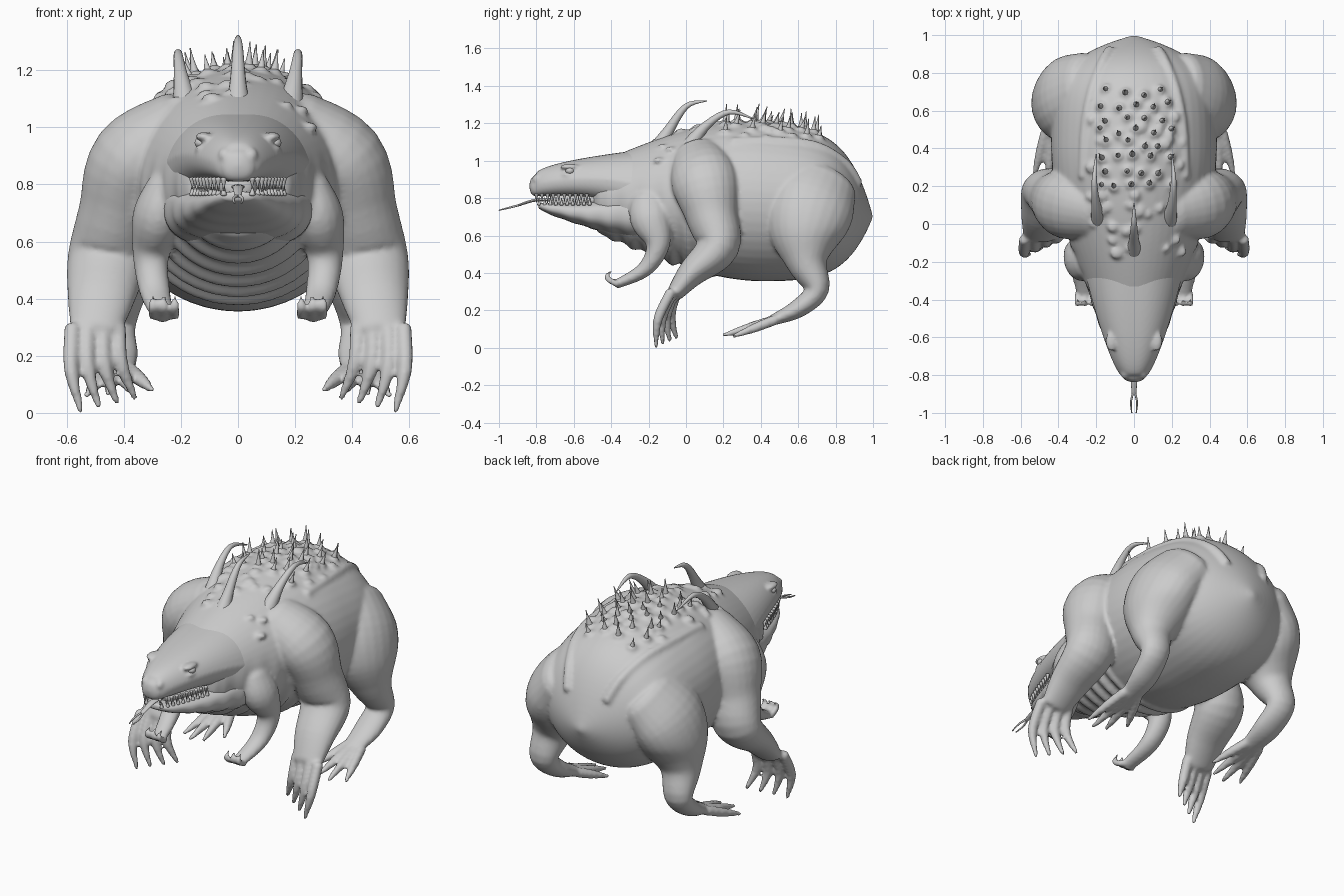
import bpy, bmesh, math, random
from mathutils import Vector, Matrix
from mathutils.bvhtree import BVHTree

cube = bpy.data.objects.get("Cube")
if cube:
    bpy.data.objects.remove(cube, do_unlink=True)
random.seed(4)

GREY = (0.6, 0.6, 0.6, 1)
skin = bpy.data.materials.new("grey_skin")
skin.use_nodes = True
skin.diffuse_color = GREY
skin.node_tree.nodes["Principled BSDF"].inputs["Base Color"].default_value = GREY


def loft(bm, stations, sides, power=1, taper=0, ripple=0):
    """Closed skin over stations of (centre, direction, side radius, up radius)."""
    rings = list(stations)
    # Rounded ends
    for end, index in ((-1, 0), (1, -1)):
        centre, along, wide, high = stations[index]
        for angle in (0.5, 1, 1.4):
            shrink = math.cos(angle)
            bulge = along * end * min(wide, high) * math.sin(angle) / 2
            ring = (centre + bulge, along, wide * shrink, high * shrink)
            rings.insert(len(rings) if end > 0 else 0, ring)
    loops = []
    for centre, along, wide, high in rings:
        right = Vector((1, 0, 0))
        right = (right - along * right.dot(along)).normalized()
        up = right.cross(along)
        loop = []
        for k in range(sides):
            angle = math.tau * k / sides
            u, v = (math.copysign(abs(f) ** power, f) for f in (math.cos(angle), math.sin(angle)))
            fold = 1
            if centre.y < 0.15:
                fold += ripple * math.sin(centre.y * 60 + 2 * u * u) * max(0, 0.4 - v)
            u *= 1 - taper * max(v, 0)
            loop.append(bm.verts.new(centre + (right * u * wide + up * v * high) * fold))
        loops.append(loop)
    for a, b in zip(loops, loops[1:]):
        for k in range(sides):
            n = (k + 1) % sides
            bm.faces.new((a[k], a[n], b[n], b[k]))
    bm.faces.new(loops[0])
    bm.faces.new(loops[-1])


def shell(bm, start, end, width, top, bottom, count=40, sides=40, **shape):
    """Loft along y whose outline is given by three rules over 0 to 1."""
    stations = []
    for i in range(count + 1):
        u = i / count
        centre = Vector((0, start + (end - start) * u, (top(u) + bottom(u)) / 2))
        high = (top(u) - bottom(u)) / 2
        stations.append((centre, Vector((0, 1, 0)), max(width(u), 0.003), max(high, 0.003)))
    loft(bm, stations, sides, **shape)


def limb(bm, points, first=1, last=1, steps=5, sides=16):
    """Smooth tube through (x, y, z, radius), its flatness going from first to last."""
    spans = len(points) - 1
    path = []
    for i in range(spans):
        a, b, c, d = (Vector(points[min(max(i + j, 0), spans)]) for j in (-1, 0, 1, 2))
        for s in range(steps + (i == spans - 1)):
            t = s / steps
            bend = 2 * a - 5 * b + 4 * c - d + t * (3 * (b - c) + d - a)
            path.append(b + t / 2 * (c - a + t * bend))
    stations = []
    for i, p in enumerate(path):
        along = (path[min(i + 1, len(path) - 1)] - path[max(i - 1, 0)]).xyz.normalized()
        radius = max(p.w, 0.002)
        flatness = first + (last - first) * (i / (len(path) - 1)) ** 2
        stations.append((p.xyz, along, radius * flatness, radius))
    loft(bm, stations, sides)


def pair(bm, points, **shape):
    """A limb on the left and its mirror on the right."""
    for side in (1, -1):
        limb(bm, [(side * x, y, z, r) for x, y, z, r in points], **shape)


def fan(bm, base, tip, bow, thick, reach=0, count=4):
    """Fingers or toes spread between two base points and two tips."""
    base, tip = [Vector(p) for p in base], [Vector(p) for p in tip]
    for k in range(count):
        f = k / (count - 1)
        root, point = base[0].lerp(base[1], f), tip[0].lerp(tip[1], f)
        point.y -= reach * math.sin(math.pi * f)
        middle = (root + point) / 2 + Vector(bow)
        pair(bm, [(*root, thick), (*middle, thick * 0.9), (*point, thick * 0.4)], sides=12)


def thorn(bm, foot, tip, radius):
    """Spike with a flared foot."""
    along = (tip - foot).normalized()
    stations = []
    for i in range(7):
        f = i / 6
        r = radius * (1 - f) ** 1.5 + 0.002
        stations.append((foot.lerp(tip, f), along, r, r))
    loft(bm, stations, 8)


def ball(bm, place, size):
    matrix = Matrix.Translation(place) @ Matrix.Diagonal((*size, 1))
    bmesh.ops.create_uvsphere(bm, u_segments=20, v_segments=12, radius=1, matrix=matrix)


def finish(bm, name, voxel=0):
    """Make the object; a voxel size melts its pieces into one skin."""
    bmesh.ops.recalc_face_normals(bm, faces=bm.faces)
    mesh = bpy.data.meshes.new(name)
    bm.to_mesh(mesh)
    bm.free()
    mesh.materials.append(skin)
    mesh.shade_smooth()
    part = bpy.data.objects.new(name, mesh)
    bpy.context.collection.objects.link(part)
    if voxel:
        blend = part.modifiers.new("blend", "REMESH")
        blend.mode = "VOXEL"
        blend.voxel_size = voxel
        blend.use_smooth_shade = True
        part.modifiers.new("soften", "SMOOTH").iterations = 5


# Torso with neck folds and a narrow rump
def girth(u):
    return (0.21 + 0.23 * math.sin(math.pi / 2 * min(1, u / 0.6))) * (1 - u ** 12)


def spine(u):
    return 0.8 - 0.1 * u ** 3


def belly(u):
    return spine(u) - girth(u) + 0.12 * u ** 4 * (1 - u ** 12)


body = bmesh.new()
shell(body, -0.42, 1, girth, lambda u: spine(u) + girth(u) * (1 - u / 20), belly,
      count=90, sides=48, ripple=0.03)
back = BVHTree.FromBMesh(body)


def on_back(x, y):
    return back.ray_cast(Vector((x, y, 2)), Vector((0, 0, -1)))[0]


# Rump folds, tail stub and shoulder lumps
pair(body, [(*(on_back(0.27 - 0.2 * y ** 4, y) - Vector((0, 0, 0.015))), 0.028)
            for y in (0.25, 0.5, 0.7, 0.85, 0.92)])
ball(body, (0, 0.94, 0.7), (0.08, 0.05, 0.08))
for i in range(34):
    r = random.uniform(0.02, 0.035)
    ball(body, on_back(random.uniform(-0.27, 0.27), random.uniform(-0.16, 0.6)), (r, r, r * 0.6))

# Staggered rows of back spikes on low mounds
spikes = bmesh.new()
for row in range(8):
    count = 5 - row % 2
    for k in range(count):
        x = (k - (count - 1) / 2) * 0.09 + random.uniform(-0.015, 0.015)
        foot = on_back(x, 0.21 + row * 0.07 + random.uniform(-0.02, 0.02))
        tip = foot + Vector((x / 8, random.uniform(0, 0.03), random.uniform(0.06, 0.1)))
        ball(body, foot, (0.03, 0.03, 0.02))
        foot.z -= 0.01
        thorn(spikes, foot, tip, 0.02)
finish(spikes, "back_spikes")

# Large front arms and hands
pair(body, [(0.2, 0.06, 1.02, 0.14), (0.36, 0.1, 0.89, 0.18), (0.42, 0.14, 0.7, 0.14),
            (0.455, 0.17, 0.54, 0.115), (0.48, 0.03, 0.4, 0.075), (0.5, -0.06, 0.29, 0.045)],
     first=0.8, last=2, sides=24)
fan(body, ((0.42, -0.05, 0.3), (0.58, -0.08, 0.3)), ((0.36, -0.05, 0.05), (0.55, -0.16, 0.005)),
    (0.02, -0.03, 0), 0.029)

# Hind legs and feet
pair(body, [(0.25, 0.72, 0.88, 0.2), (0.34, 0.67, 0.75, 0.23), (0.38, 0.64, 0.6, 0.2),
            (0.42, 0.65, 0.45, 0.11), (0.44, 0.7, 0.31, 0.065), (0.43, 0.6, 0.21, 0.05),
            (0.42, 0.47, 0.15, 0.03)], first=0.7, last=2, sides=24)
fan(body, ((0.38, 0.48, 0.15), (0.47, 0.48, 0.15)), ((0.3, 0.3, 0.08), (0.53, 0.25, 0.06)),
    (0, 0, 0), 0.028, reach=0.08)

# Small chest arms with curled claws
pair(body, [(0.25, -0.2, 0.8, 0.09), (0.28, -0.19, 0.69, 0.11), (0.305, -0.15, 0.55, 0.065),
            (0.29, -0.22, 0.42, 0.042), (0.26, -0.37, 0.34, 0.025)], first=0.75, last=1.7)
fan(body, ((0.22, -0.37, 0.34), (0.3, -0.37, 0.34)), ((0.22, -0.4, 0.41), (0.3, -0.4, 0.41)),
    (0, -0.04, 0), 0.017, count=3)
finish(body, "body", voxel=0.011)


# Upper head with brows and nostrils
def cheek(u):
    return 0.06 + 0.21 * u ** 0.7


head = bmesh.new()
shell(head, -0.81, -0.22, cheek, lambda u: 0.92 + 0.14 * u ** 0.5, lambda u: 0.81 - 0.15 * u ** 3,
      power=0.75, taper=0.25)
for side in (1, -1):
    ball(head, (side * 0.12, -0.62, 0.967), (0.03, 0.055, 0.016))
    ball(head, (side * 0.125, -0.62, 0.925), (0.027, 0.045, 0.014))
    ball(head, (side * 0.045, -0.79, 0.9), (0.026, 0.032, 0.03))
finish(head, "head", voxel=0.009)

# Lower jaw and mouth lining
jaw = bmesh.new()
shell(jaw, -0.78, -0.26, cheek, lambda u: 0.775 + 0.1 * u ** 3, lambda u: 0.74 - 0.17 * u ** 0.8,
      power=0.8, ripple=0.02)
shell(jaw, -0.7, -0.4, lambda u: 0.06 + 0.12 * u, lambda u: 0.84, lambda u: 0.74)
finish(jaw, "lower_jaw")

# Teeth along both lips
teeth = bmesh.new()
for i in range(10):
    f = i / 9
    for side in (1, -1):
        lip = Vector((side * (0.05 + 0.11 * f ** 0.8), 0.27 * f - 0.8, 0.82))
        drop = Vector((0, 0, -random.uniform(0.03, 0.045)))
        thorn(teeth, lip, lip + drop, 0.009)
        gum = lip + Vector((0, 0.015, -0.055))
        thorn(teeth, gum, gum - drop, 0.009)
finish(teeth, "teeth")

# Eyes
eyes = bmesh.new()
for side in (1, -1):
    ball(eyes, (side * 0.128, -0.62, 0.946), (0.024, 0.024, 0.02))
finish(eyes, "eyes")

# Forked tongue
tongue = bmesh.new()
limb(tongue, [(0, -0.68, 0.79, 0.01), (0, -0.8, 0.79, 0.008), (0, -0.9, 0.76, 0.006)], first=2.5, last=2)
pair(tongue, [(0, -0.88, 0.766, 0.006), (0.016, -0.94, 0.75, 0.005), (0.012, -1, 0.735, 0.003)])
finish(tongue, "tongue")

# Three long curved horns
horns = bmesh.new()
limb(horns, [(0, -0.16, 1.05, 0.05), (0, -0.1, 1.15, 0.03), (0, 0, 1.29, 0.016), (0, 0.11, 1.32, 0.003)])
pair(horns, [(0.18, 0, 1.05, 0.05), (0.2, 0.1, 1.18, 0.025), (0.21, 0.23, 1.26, 0.014),
             (0.2, 0.37, 1.22, 0.003)])
finish(horns, "horns")
